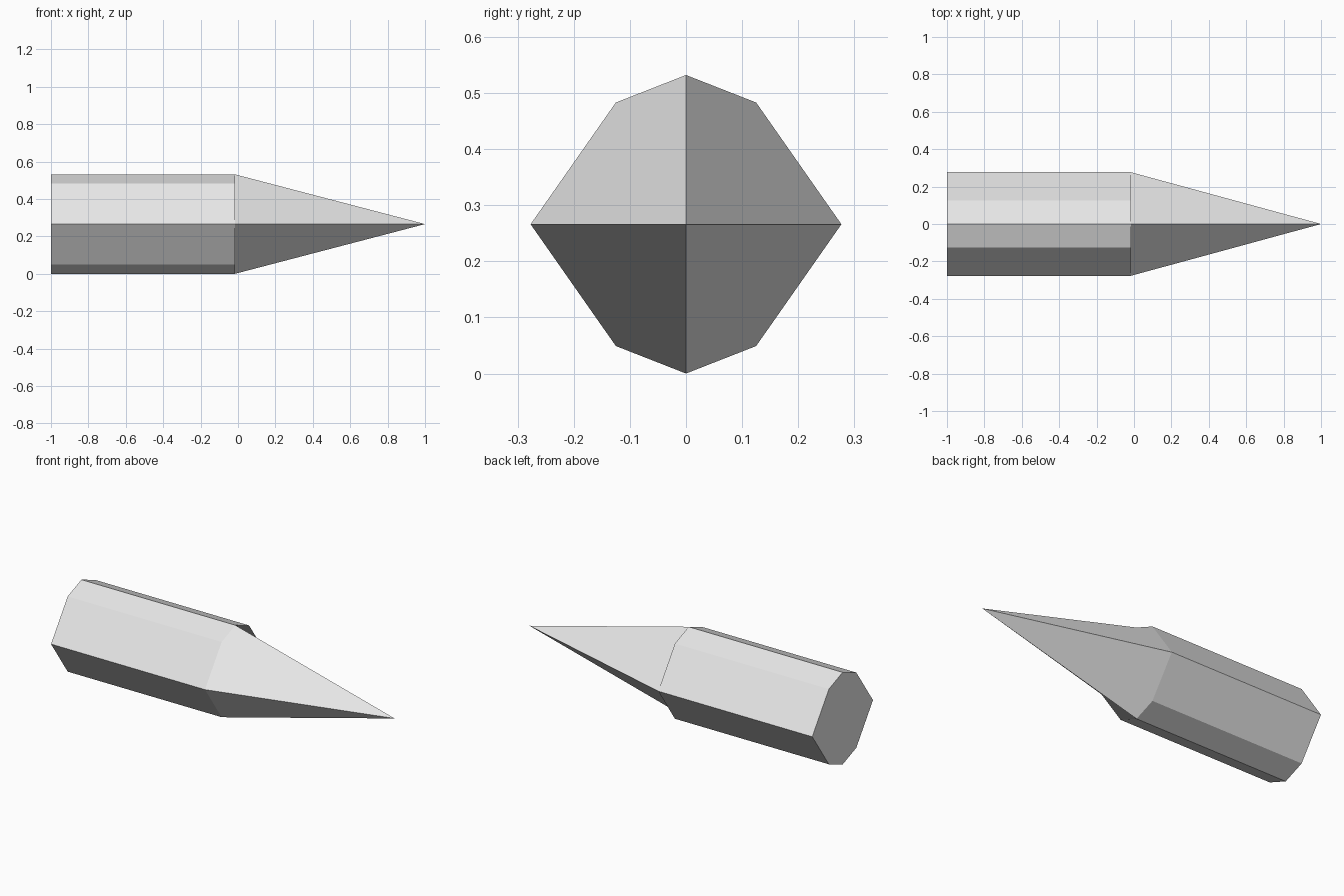
import bpy
import bmesh

cube = bpy.data.objects.get("Cube")
if cube:
    bpy.data.objects.remove(cube, do_unlink=True)

# Colour
grey = bpy.data.materials.new("light_grey")
grey.use_nodes = True
colour = (0.8, 0.8, 0.8, 1)
grey.diffuse_color = colour
grey.node_tree.nodes["Principled BSDF"].inputs["Base Color"].default_value = colour

BACK, SHOULDER, TIP = -1.0, -0.017, 1.0
MID = 0.266

# Eight-sided section, mirrored from one quadrant: top, corner, side
top, corner, side = (0, 0.266), (0.125, 0.217), (0.277, 0)
section = [top, corner, side]
section += [(y, -z) for y, z in (corner, top)]
section += [(-y, z) for y, z in section[3:0:-1]]

bm = bmesh.new()
back, front = [[bm.verts.new((x, y, MID + z)) for y, z in section]
               for x in (BACK, SHOULDER)]
tip = bm.verts.new((TIP, 0, MID))

# Body sides and flat back end
count = len(section)
for i in range(count):
    j = (i + 1) % count
    bm.faces.new((back[i], back[j], front[j], front[i]))
bm.faces.new(back)

# Point: one folded quad per quadrant, leaving a shoulder at each corner
for i in range(0, count, 2):
    bm.faces.new((front[i], front[i + 1], front[(i + 2) % count], tip))
bmesh.ops.recalc_face_normals(bm, faces=bm.faces)

mesh = bpy.data.meshes.new("pointed_bar")
bm.to_mesh(mesh)
bm.free()
mesh.materials.append(grey)
bar = bpy.data.objects.new("pointed_bar", mesh)
bpy.context.collection.objects.link(bar)
